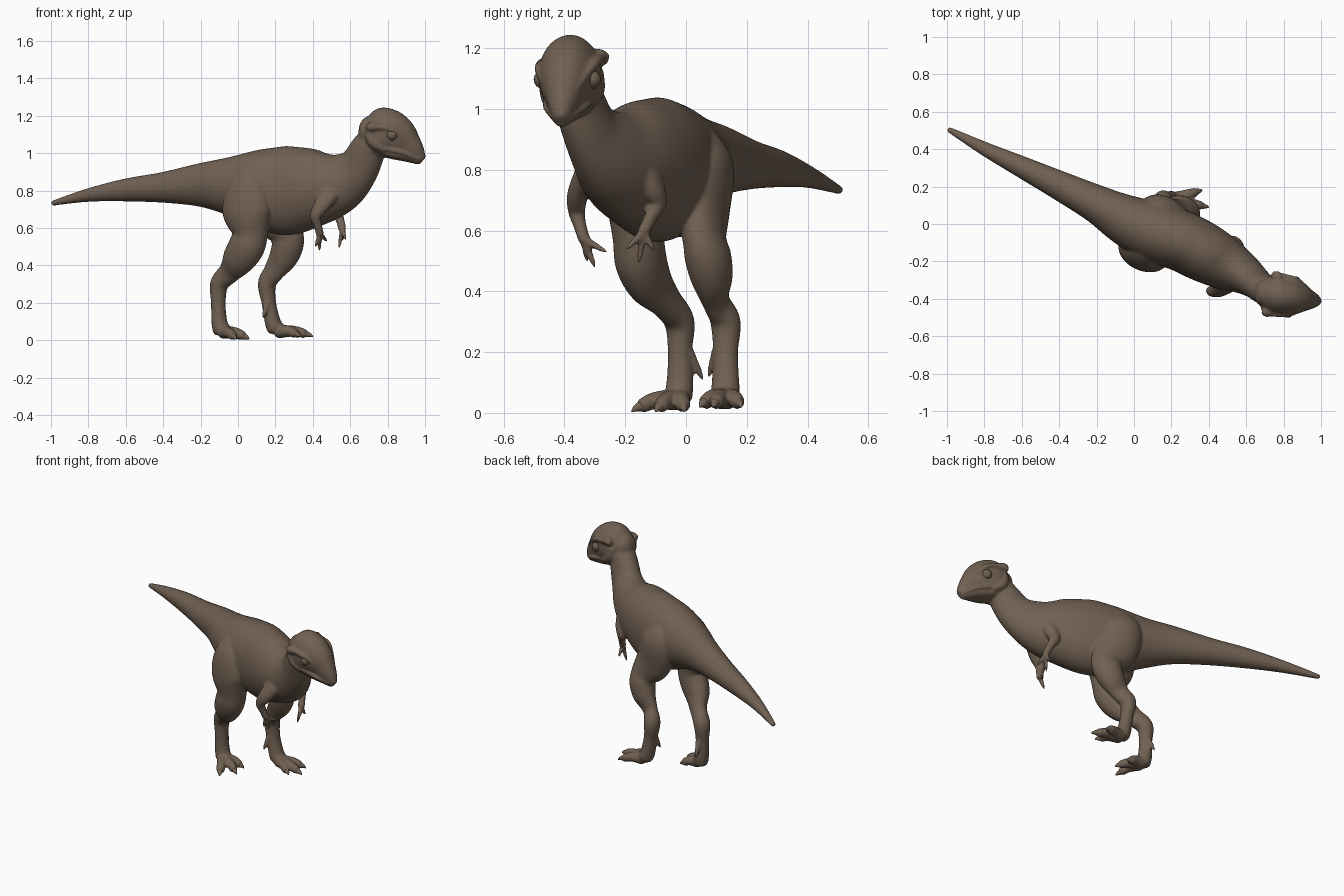
import bpy, bmesh, math
from mathutils import Vector

LATERAL = Vector((0.41, 0.91, 0))      # sideways axis of the animal

skin_mat = bpy.data.materials.new("brown hide")
skin_mat.diffuse_color = (0.165, 0.118, 0.085, 1)


def spline(pts, sub):
    """Catmull-Rom through points of any dimension."""
    out = []
    for i in range(len(pts) - 1):
        a, b = pts[max(i - 1, 0)], pts[i]
        c, d = pts[i + 1], pts[min(i + 2, len(pts) - 1)]
        for k in range(sub):
            t = k / sub
            out.append([0.5 * (2 * q + (r - p) * t + (2 * p - 5 * q + 4 * r - s) * t * t
                               + (3 * q - p - 3 * r + s) * t ** 3)
                        for p, q, r, s in zip(a, b, c, d)])
    out.append(list(pts[-1]))
    return out


def tube(bm, pts, sub=6, n=24, lateral=LATERAL, cap=0.6):
    """Closed elliptical tube; points are x, y, z, half width, half height."""
    pts = [p if len(p) == 5 else (*p, p[3]) for p in pts]
    path = spline(pts, sub)
    pos = [Vector(p[:3]) for p in path]
    rings = []
    last = len(path) - 1
    for i, p in enumerate(path):
        t = (pos[min(i + 1, last)] - pos[max(i - 1, 0)]).normalized()
        side = (lateral - t * lateral.dot(t)).normalized()
        rings.append((pos[i], t, side, t.cross(side), p[3], p[4]))

    def rounded(ring, sign):
        c, t, s, u, w, h = ring
        r = min(w, h) * cap
        return [(c + t * sign * r * math.sin(a), t, s, u, w * math.cos(a), h * math.cos(a))
                for a in (0.5, 1.0, 1.35)]
    rings = rounded(rings[0], -1)[::-1] + rings + rounded(rings[-1], 1)
    loops = []
    for c, t, s, u, w, h in rings:
        loops.append([bm.verts.new(c + s * w * math.cos(2 * math.pi * j / n)
                                   + u * h * math.sin(2 * math.pi * j / n)) for j in range(n)])
    faces = [bm.faces.new(loops[0]), bm.faces.new(loops[-1])]
    for a, b in zip(loops, loops[1:]):
        for j in range(n):
            faces.append(bm.faces.new((a[j], a[(j + 1) % n], b[(j + 1) % n], b[j])))
    bmesh.ops.recalc_face_normals(bm, faces=faces)


def finish(bm, name):
    me = bpy.data.meshes.new(name)
    bm.to_mesh(me)
    bm.free()
    me.materials.append(skin_mat)
    for p in me.polygons:
        p.use_smooth = True
    ob = bpy.data.objects.new(name, me)
    bpy.context.collection.objects.link(ob)
    return ob


skin, claws = bmesh.new(), bmesh.new()

# tail, trunk and neck in one sweep
tube(skin, [
    (-0.99, 0.505, 0.733, 0.015, 0.014), (-0.8, 0.403, 0.776, 0.037, 0.036),
    (-0.6, 0.305, 0.803, 0.058, 0.061), (-0.4, 0.207, 0.817, 0.078, 0.082),
    (-0.2, 0.107, 0.83, 0.102, 0.117), (-0.05, 0.025, 0.825, 0.135, 0.155),
    (0.1, -0.04, 0.813, 0.162, 0.207), (0.25, -0.09, 0.80, 0.162, 0.238),
    (0.38, -0.155, 0.812, 0.158, 0.218), (0.49, -0.215, 0.825, 0.14, 0.182),
    (0.575, -0.262, 0.86, 0.112, 0.15), (0.645, -0.312, 0.925, 0.086, 0.117),
    (0.695, -0.35, 1.02, 0.08, 0.098), (0.735, -0.368, 1.09, 0.08, 0.08)], n=40)


# head: domed skull tapering to the snout
def head(u, v, z):
    return (0.76 + 0.98 * u + 0.25 * v, -0.378 - 0.15 * u + 0.97 * v, z)


HEAD_SIDE = Vector((0.18, 0.98, 0))
tube(skin, [(*head(u, 0, z), w, h) for u, z, w, h in (
    (-0.075, 1.115, 0.07, 0.08), (-0.03, 1.112, 0.095, 0.125), (0.015, 1.107, 0.104, 0.138),
    (0.06, 1.098, 0.10, 0.131), (0.11, 1.074, 0.086, 0.11), (0.155, 1.04, 0.064, 0.08),
    (0.195, 1.005, 0.046, 0.053), (0.225, 0.974, 0.027, 0.028))], n=32, lateral=HEAD_SIDE)
# lower jaw fills out the underside
tube(skin, [(*head(u, 0, z), w, 0.03) for u, z, w in (
    (-0.03, 1.025, 0.078), (0.06, 1.0, 0.072), (0.14, 0.985, 0.056), (0.215, 0.968, 0.026))],
    lateral=HEAD_SIDE)

eyes = bmesh.new()
for s in (-1, 1):
    # brow ridge running from rear shelf to snout
    tube(skin, [(*head(u, s * v, z + 0.012 * s), r) for u, v, z, r in (
        (-0.04, 0.10, 1.152, 0.022), (0.02, 0.102, 1.152, 0.017),
        (0.085, 0.094, 1.138, 0.016), (0.14, 0.068, 1.095, 0.013), (0.195, 0.035, 1.035, 0.01))])
    # rear horn knob
    tube(skin, [(*head(-0.01, s * 0.08, 1.155 + 0.012 * s), 0.03),
                (*head(-0.02, s * 0.105, 1.155 + 0.017 * s), 0.026),
                (*head(-0.025, s * 0.118, 1.155 + 0.02 * s), 0.014)],
         lateral=Vector((0, 0, 1)))
    # cheek and lip line
    tube(skin, [(*head(-0.035, s * 0.075, 1.12), 0.03), (*head(-0.02, s * 0.08, 1.06), 0.03),
                (*head(0.04, s * 0.07, 1.02), 0.02)])
    tube(skin, [(*head(0.05, s * 0.08, 1.025), 0.01), (*head(0.13, s * 0.066, 1.005), 0.01),
                (*head(0.18, s * 0.045, 0.985), 0.009), (*head(0.22, s * 0.02, 0.967), 0.009)])
    # eyeball
    ball = bmesh.ops.create_uvsphere(eyes, u_segments=20, v_segments=12, radius=0.03)
    bmesh.ops.translate(eyes, verts=ball["verts"], vec=head(0.085, s * 0.083, 1.097))
finish(eyes, "eyes")


def digit(base, tip, r, lift):
    """A fleshy toe or finger with a separate tapered claw."""
    a, b = Vector(base), Vector(tip)
    mid, end = a.lerp(b, 0.45), a.lerp(b, 0.75)
    mid.z += lift
    end.z += lift * 0.6
    tube(skin, [(*a, r * 1.25), (*mid, r), (*end, r * 0.85)], n=14)
    tube(claws, [(*a.lerp(end, 0.85), r * 0.6), (*end, r * 0.65),
                 (*(end.lerp(b, 0.6) + Vector((0, 0, lift * 0.2))), r * 0.4),
                 (*b, r * 0.1)], n=12)


# hind legs: thigh blending into the hip, shank, ankle and upright foot bone
right_leg = [
    (0.075, -0.115, 0.92, 0.05, 0.07), (0.06, -0.14, 0.82, 0.092, 0.118),
    (0.05, -0.155, 0.69, 0.095, 0.14),
    (0.065, -0.155, 0.57, 0.083, 0.098), (0.045, -0.148, 0.5, 0.082, 0.10),
    (0.0, -0.118, 0.43, 0.07, 0.09), (-0.045, -0.065, 0.365, 0.048, 0.062),
    (-0.1, -0.022, 0.30, 0.05, 0.05), (-0.105, -0.02, 0.2, 0.04, 0.039),
    (-0.1, -0.02, 0.1, 0.045, 0.042), (-0.088, -0.025, 0.055, 0.046, 0.048)]
left_leg = [
    (0.14, 0.025, 0.92, 0.05, 0.07), (0.145, 0.055, 0.82, 0.094, 0.125),
    (0.19, 0.05, 0.68, 0.086, 0.135),
    (0.255, 0.06, 0.575, 0.068, 0.098), (0.265, 0.073, 0.51, 0.074, 0.088),
    (0.24, 0.087, 0.44, 0.066, 0.078), (0.19, 0.10, 0.365, 0.04, 0.058),
    (0.155, 0.13, 0.30, 0.05, 0.049), (0.165, 0.13, 0.2, 0.042, 0.038),
    (0.185, 0.13, 0.1, 0.046, 0.042), (0.2, 0.13, 0.065, 0.048, 0.046)]
right_toes = [(-0.01, -0.178), (0.06, -0.10), (0.045, -0.005)]
left_toes = [(0.365, 0.182), (0.40, 0.09), (0.335, 0.045)]
for leg, tips, z in ((right_leg, right_toes, 0.005), (left_leg, left_toes, 0.02)):
    tube(skin, leg, n=28)
    x, y = leg[-1][:2]
    for tx, ty in tips:
        start = Vector((x, y, 0.042 + z / 4)).lerp(Vector((tx, ty, 0.045)), 0.12)
        digit(start, (tx, ty, z), 0.029, 0.014)
# raised inner claws
digit((-0.095, 0.0, 0.22), (-0.11, 0.055, 0.11), 0.015, 0)
digit((0.155, 0.10, 0.20), (0.135, 0.075, 0.12), 0.014, 0)

# arms: shoulder, elbow, wrist, then three fingers
arms = (
    ([(0.49, -0.325, 0.79, 0.04, 0.06), (0.448, -0.355, 0.72, 0.035, 0.045),
      (0.415, -0.36, 0.665, 0.028, 0.032), (0.425, -0.35, 0.62, 0.022, 0.024),
      (0.438, -0.335, 0.57, 0.02, 0.022)],
     [(0.435, -0.30, 0.48), (0.475, -0.262, 0.53), (0.415, -0.325, 0.50)]),
    ([(0.54, -0.13, 0.80, 0.04, 0.06), (0.54, -0.105, 0.735, 0.035, 0.045),
      (0.53, -0.092, 0.69, 0.028, 0.032), (0.545, -0.115, 0.645, 0.022, 0.024),
      (0.558, -0.14, 0.595, 0.02, 0.022)],
     [(0.54, -0.155, 0.495), (0.575, -0.195, 0.54), (0.56, -0.105, 0.535)]))
for arm, tips in arms:
    tube(skin, arm, n=18)
    for tip in tips:
        digit(arm[-1][:3], tip, 0.012, 0)

finish(claws, "claws")

# fuse all fleshy parts into one smooth hide
body = finish(skin, "body")
remesh = body.modifiers.new("fuse", 'REMESH')
remesh.mode = 'VOXEL'
remesh.voxel_size = 0.0065
remesh.use_smooth_shade = True
soften = body.modifiers.new("soften", 'SMOOTH')
soften.factor = 0.5
soften.iterations = 8
